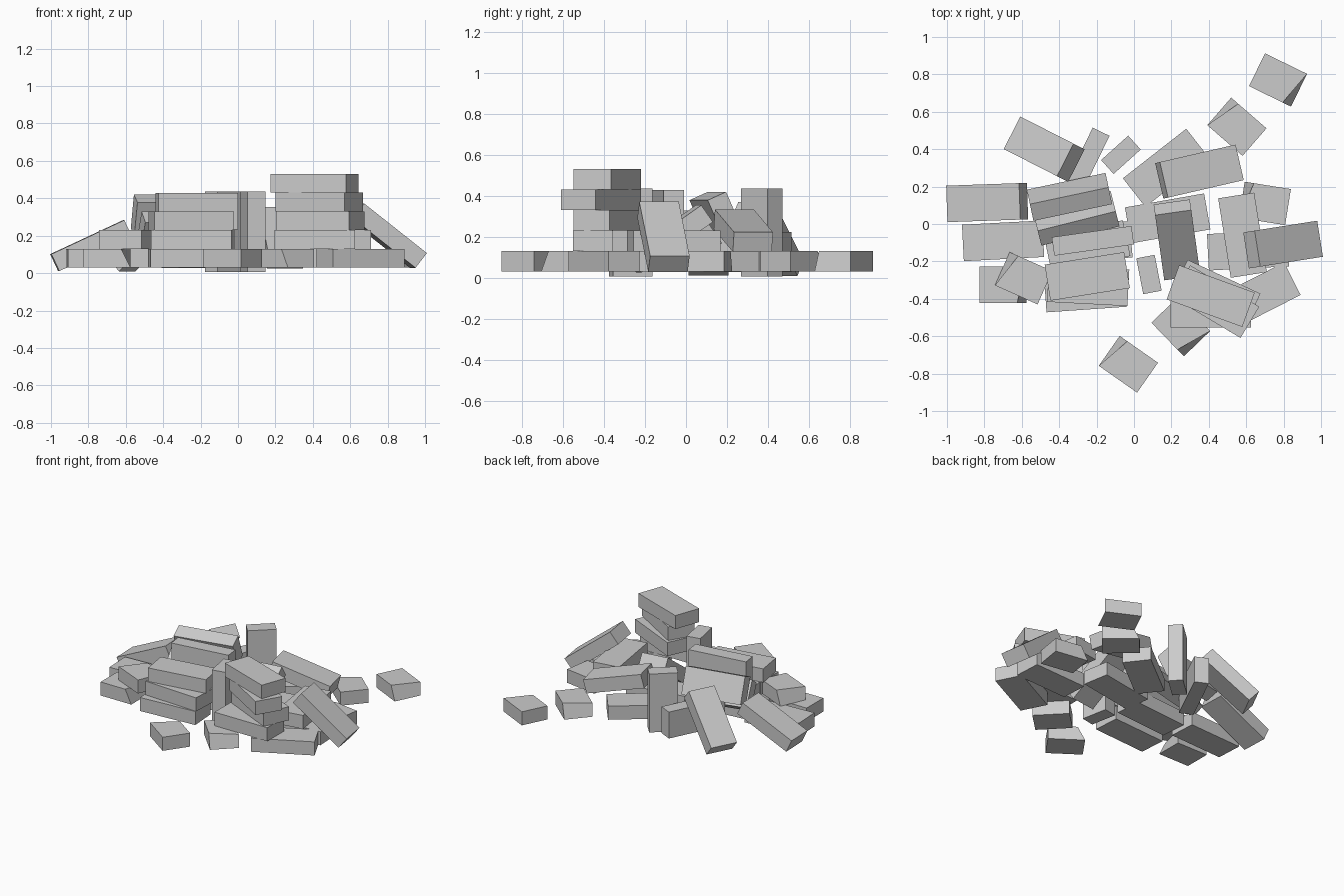
import bpy
import bmesh
from math import radians
from mathutils import Matrix, Vector

if "Cube" in bpy.data.objects:
    bpy.data.objects.remove(bpy.data.objects["Cube"], do_unlink=True)

LENGTH, WIDTH, THICK = 0.43, 0.195, 0.1
GROUND = 0.03

grey = bpy.data.materials.new("brick_grey")
grey.use_nodes = True
colour = (0.6, 0.6, 0.6, 1)
grey.diffuse_color = colour
grey.node_tree.nodes["Principled BSDF"].inputs["Base Color"].default_value = colour


def block_mesh(name, length, broken):
    """A plain block; a broken one has a slanting +x end."""
    bm = bmesh.new()
    bmesh.ops.create_cube(bm, size=1)
    bmesh.ops.scale(bm, vec=(length, WIDTH, THICK), verts=bm.verts)
    if broken:
        for v in bm.verts:
            if v.co.x > 0 and v.co.y < 0 and v.co.z > 0:
                v.co.x -= 0.05
    mesh = bpy.data.meshes.new(name)
    bm.to_mesh(mesh)
    bm.free()
    mesh.materials.append(grey)
    return mesh


whole = block_mesh("whole_brick", LENGTH, False)
half = block_mesh("half_brick", 0.25, True)


def brick(name, x, y, z=None, course=1, turn=0, pitch=0, roll=0, mesh=whole):
    """Place a brick at a height z, or flat in a numbered course."""
    if z is None:
        z = GROUND + THICK * (course - 0.5)
    obj = bpy.data.objects.new(name, mesh)
    bpy.context.collection.objects.link(obj)
    obj.matrix_world = (Matrix.Translation(Vector((x, y, z)))
                        @ Matrix.Rotation(radians(turn), 4, "Z")
                        @ Matrix.Rotation(radians(pitch), 4, "Y")
                        @ Matrix.Rotation(radians(roll), 4, "X"))
    return obj


# Broken half bricks scattered round the pile
brick("half_brick_back_far", 0.77, 0.77, turn=-26, mesh=half)
brick("half_brick_back_near", 0.55, 0.52, turn=139, mesh=half)
brick("half_brick_front_far", -0.03, -0.75, turn=145, mesh=half)
brick("half_brick_front_near", 0.25, -0.55, turn=-46, mesh=half)
brick("half_brick_side", 0.7, 0.11, turn=171, mesh=half)
brick("half_brick_corner_lower", -0.7, -0.325, mesh=half)
brick("half_brick_corner_upper", -0.59, -0.29, course=2, turn=156, mesh=half)

# Twisted stack at the front on the +x side
brick("twisted_stack_base", 0.655, -0.39, course=1, turn=27)
brick("twisted_stack_second", 0.41, -0.455, course=2, turn=0)
brick("twisted_stack_third", 0.44, -0.37, course=3, turn=-25)
brick("twisted_stack_fourth", 0.435, -0.415, course=4, turn=-31)
brick("twisted_stack_top", 0.41, -0.385, course=5, turn=-20)

# Low stack at the front on the -x side
brick("low_stack_base", -0.26, -0.36, course=1, turn=4)
brick("low_stack_second", -0.245, -0.33, course=2, turn=-3)
brick("low_stack_top", -0.25, -0.28, course=3, turn=9)

# Flat bricks in the middle of the pile
brick("middle_base", -0.23, -0.1, course=1, turn=5)
brick("middle_second", -0.25, -0.12, course=2, turn=12)
brick("outer_flat", -0.7, -0.09, turn=3)
brick("centre_flat", 0.18, 0.03, turn=10)
brick("back_flat", 0.17, 0.3, turn=38)
brick("side_base", 0.61, -0.14, turn=3)
brick("side_cross", 0.58, -0.06, course=2, turn=-81)

# Bricks standing on end
brick("standing_back", -0.07, 0.37, z=0.22, turn=-48, pitch=90)
brick("standing_front", 0.08, -0.27, z=0.22, turn=11, pitch=90)

# Bricks resting on their long edges
brick("edge_middle", -0.22, -0.09, z=0.33, turn=8, roll=90)
brick("edge_back", -0.27, 0.3, z=0.125, turn=64, roll=90)
brick("rolled_upper", -0.345, 0.145, z=0.31, turn=12, roll=-66)
brick("rolled_lower", -0.31, 0.03, z=0.22, turn=14, roll=-55)

# Bricks leaning against the pile
brick("leaning_side", 0.797, -0.11, z=0.2, turn=9, pitch=38)
brick("leaning_outer", -0.785, 0.115, z=0.147, turn=2, pitch=-25)
brick("leaning_back", -0.48, 0.4, z=0.19, turn=-27, pitch=-42)
brick("leaning_centre", 0.23, -0.085, z=0.19, turn=-82, pitch=35)
brick("leaning_upper", 0.35, 0.28, z=0.23, turn=13, pitch=15)
